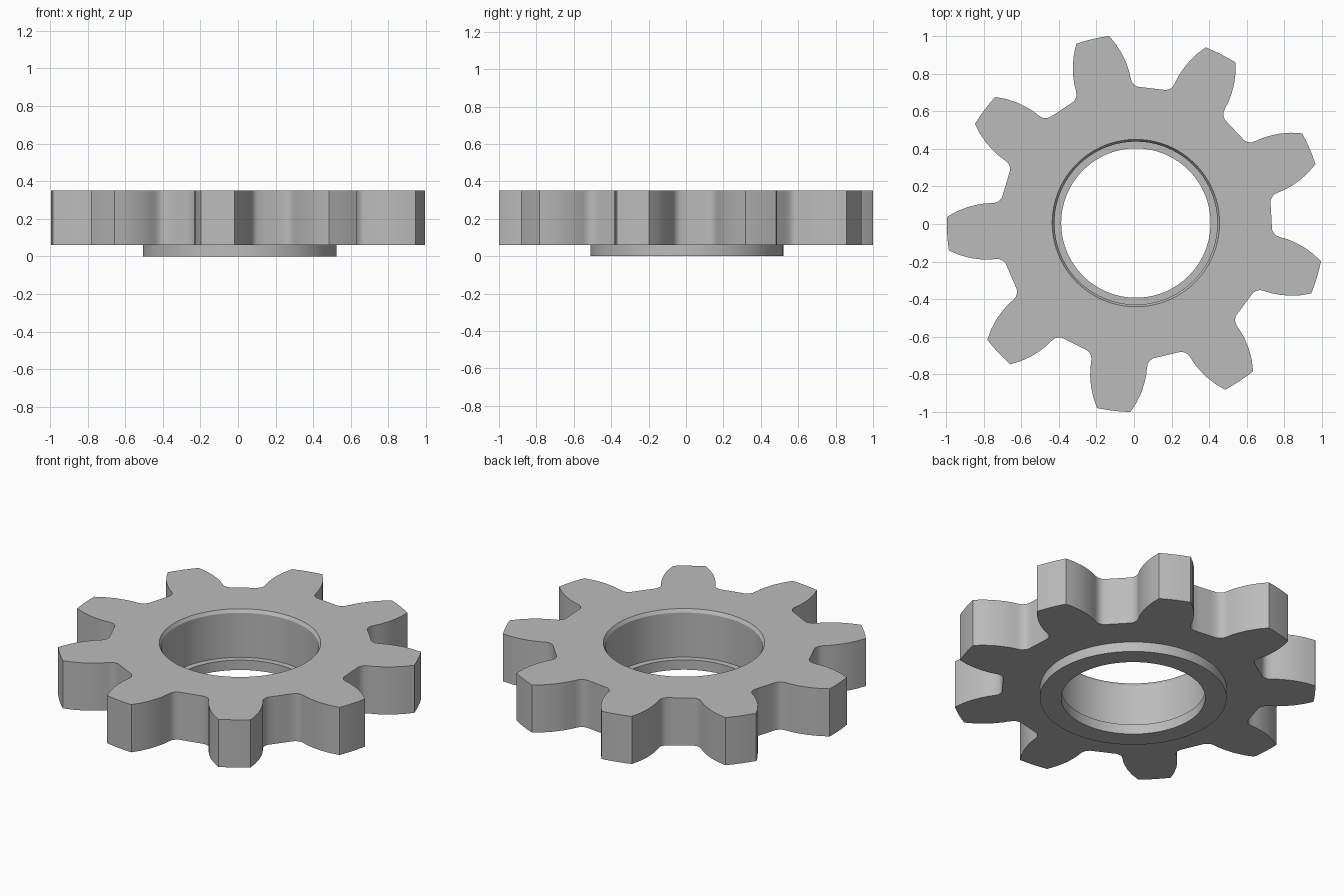
import bpy
import bmesh
from math import radians, cos, sin

cube = bpy.data.objects.get("Cube")
if cube:
    bpy.data.objects.remove(cube, do_unlink=True)

TEETH = 9
PITCH = 360 / TEETH
FIRST = 23.25                 # angle of one tooth's centre line
CENTRE = (0.01, 0.005)

# Half a tooth, tip to root: (radius, degrees from the tooth centre)
FLANK = [(1.005, 5.1), (0.955, 6.95), (0.9, 8.65), (0.85, 9.85), (0.81, 10.65),
         (0.775, 11.1), (0.75, 11.6), (0.735, 12.6), (0.725, 14.0)]


def gear_outline():
    root_r, root_a = FLANK[-1]
    half_gap = PITCH / 2 - root_a
    flat = root_r * cos(radians(half_gap))
    # Straight root between neighbouring teeth
    root = [(flat / cos(radians(d)), PITCH / 2 + d)
            for d in (-half_gap / 2, 0, half_gap / 2)]
    tip = [(FLANK[0][0], a) for a in (-2.5, 0, 2.5)]
    tooth = [(r, -a) for r, a in reversed(FLANK)] + tip + FLANK + root
    return [(r, radians(FIRST + k * PITCH + a))
            for k in range(TEETH) for r, a in tooth]


steel = bpy.data.materials.new("plain grey")
grey = (0.5, 0.5, 0.5, 1)
steel.use_nodes = True
steel.diffuse_color = grey
steel.node_tree.nodes["Principled BSDF"].inputs["Base Color"].default_value = grey

# Closed section of the gear: (radius, height); None follows the toothed outline
SECTION = [(None, 0.06), (None, 0.35),        # toothed rim
           (0.445, 0.35), (0.433, 0.331),     # chamfer of the bore
           (0.433, 0.06), (0.397, 0.06),      # bore and its ledge
           (0.397, 0.0), (0.515, 0.0),        # underside of the hub
           (0.515, 0.06)]                     # hub wall

outline = gear_outline()
bm = bmesh.new()
rings = [[bm.verts.new((CENTRE[0] + (radius or r) * cos(a),
                        CENTRE[1] + (radius or r) * sin(a), z))
          for r, a in outline] for radius, z in SECTION]
count = len(outline)
for i, ring in enumerate(rings):
    above = rings[(i + 1) % len(rings)]
    for j in range(count):
        k = (j + 1) % count
        bm.faces.new((ring[j], ring[k], above[k], above[j]))
bmesh.ops.recalc_face_normals(bm, faces=bm.faces)

mesh = bpy.data.meshes.new("gear_wheel")
bm.to_mesh(mesh)
bm.free()
mesh.materials.append(steel)
gear = bpy.data.objects.new("gear_wheel", mesh)
bpy.context.collection.objects.link(gear)

bpy.ops.object.select_all(action='DESELECT')
gear.select_set(True)
bpy.context.view_layer.objects.active = gear
bpy.ops.object.shade_smooth_by_angle(angle=radians(30))
